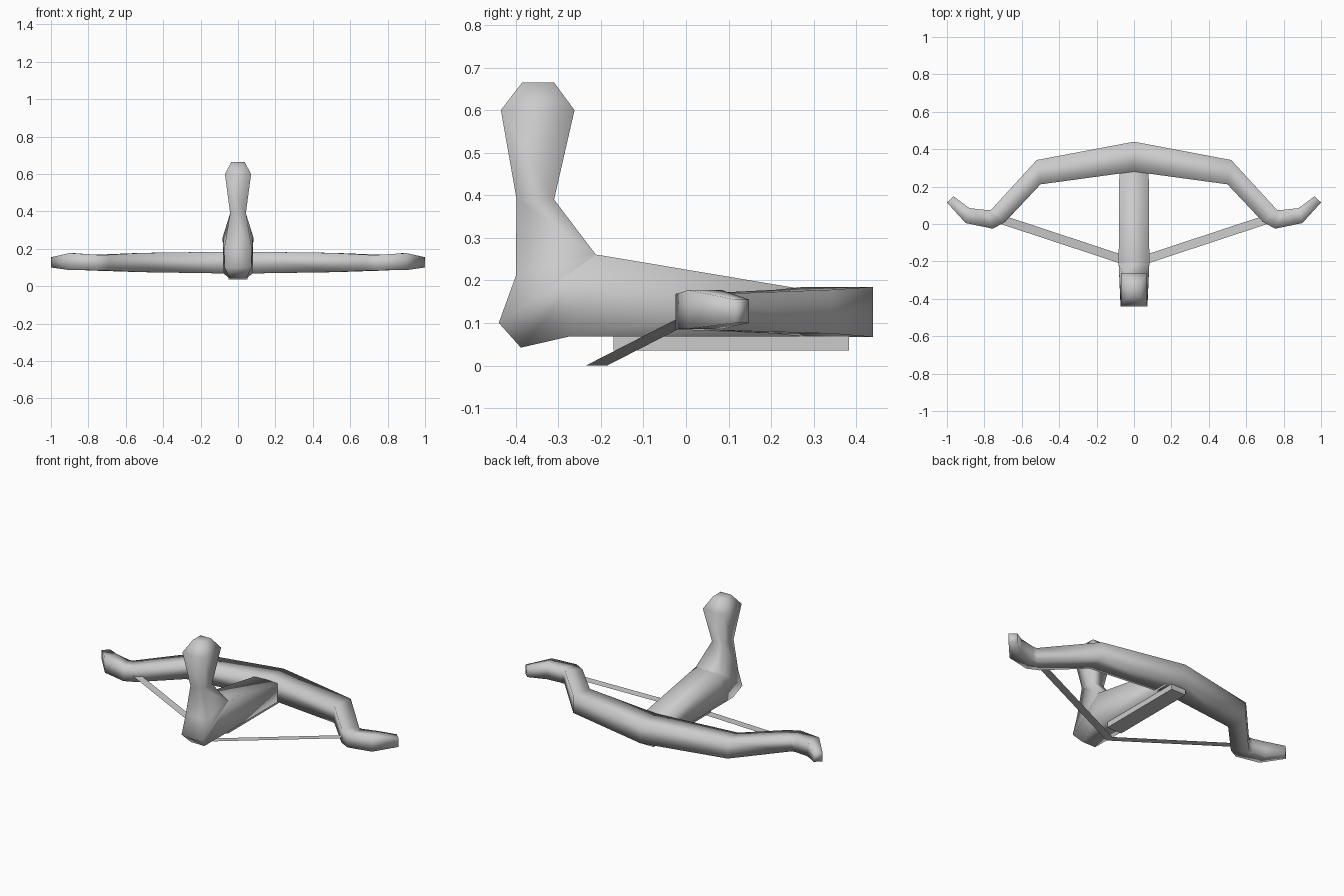
import bpy, bmesh

if "Cube" in bpy.data.objects:
    bpy.data.objects.remove(bpy.data.objects["Cube"])

grey = bpy.data.materials.new("grey")
grey.diffuse_color = (0.6, 0.6, 0.6, 1)
grey.use_nodes = True
grey.node_tree.nodes["Principled BSDF"].inputs["Base Color"].default_value = grey.diffuse_color


def finish(name, bm, smooth):
    """Turn a bmesh into a named object."""
    bmesh.ops.recalc_face_normals(bm, faces=bm.faces[:])
    for f in bm.faces:
        f.smooth = smooth
    mesh = bpy.data.meshes.new(name)
    bm.to_mesh(mesh)
    bm.free()
    mesh.materials.append(grey)
    ob = bpy.data.objects.new(name, mesh)
    bpy.context.collection.objects.link(ob)
    return ob


def loft(name, rings, smooth=True):
    """Skin a row of four-cornered rings and cap both ends."""
    bm = bmesh.new()
    loops = [[bm.verts.new(p) for p in ring] for ring in rings]
    for a, b in zip(loops, loops[1:]):
        for i in range(4):
            j = (i + 1) % 4
            bm.faces.new((a[i], a[j], b[j], b[i]))
    bm.faces.new(loops[0])
    bm.faces.new(loops[-1])
    return finish(name, bm, smooth)


# Stock: upright handle that bends into the body
# each ring: back (y, z), front (y, z), half width at back, at front
stock = [
    ((-0.385, 0.665), (-0.31, 0.665), 0.035, 0.035),
    ((-0.435, 0.60), (-0.262, 0.60), 0.07, 0.07),
    ((-0.398, 0.39), (-0.31, 0.39), 0.042, 0.042),
    ((-0.40, 0.21), (-0.213, 0.262), 0.072, 0.082),
    ((-0.44, 0.10), (-0.212, 0.261), 0.072, 0.082),
    ((-0.388, 0.042), (-0.208, 0.260), 0.045, 0.082),
    ((-0.275, 0.068), (-0.20, 0.259), 0.078, 0.082),
    ((0.36, 0.068), (0.36, 0.165), 0.078, 0.078),
]
loft("stock", [[(-wb, *b), (wb, *b), (wf, *f), (-wf, *f)]
               for b, f, wb, wf in stock])

# Bow: right half from the middle outwards, mirrored for the left
# each ring: outer (x, y), inner (x, y), bottom z, top z
half = [
    ((0, 0.44), (0, 0.28), 0.067, 0.185),
    ((0.52, 0.342), (0.50, 0.212), 0.075, 0.178),
    ((0.765, 0.075), (0.69, 0.01), 0.083, 0.168),
    ((0.79, 0.075), (0.755, -0.025), 0.085, 0.168),
    ((0.88, 0.085), (0.90, 0.005), 0.086, 0.177),
    ((0.965, 0.148), (1.0, 0.115), 0.10, 0.155),
]


def bow_ring(s, o, i, lo, hi):
    return [(s * o[0], o[1], lo), (s * o[0], o[1], hi),
            (s * i[0], i[1], hi), (s * i[0], i[1], lo)]


loft("bow", [bow_ring(-1, *r) for r in half[:0:-1]]
     + [bow_ring(1, *r) for r in half])

# Rail under the body
loft("rail", [[(-0.05, y, 0.035), (0.05, y, 0.035),
               (0.05, y, 0.09), (-0.05, y, 0.09)] for y in (-0.17, 0.383)],
     smooth=False)

# String: two flat bands meeting below the body
bm = bmesh.new()
mid = [bm.verts.new((0, y, 0)) for y in (-0.235, -0.185)]
for s in (-1, 1):
    end = [bm.verts.new((s * 0.74, y, 0.125)) for y in (0.009, 0.059)]
    bm.faces.new((mid[0], end[0], end[1], mid[1]))
finish("string", bm, False)
